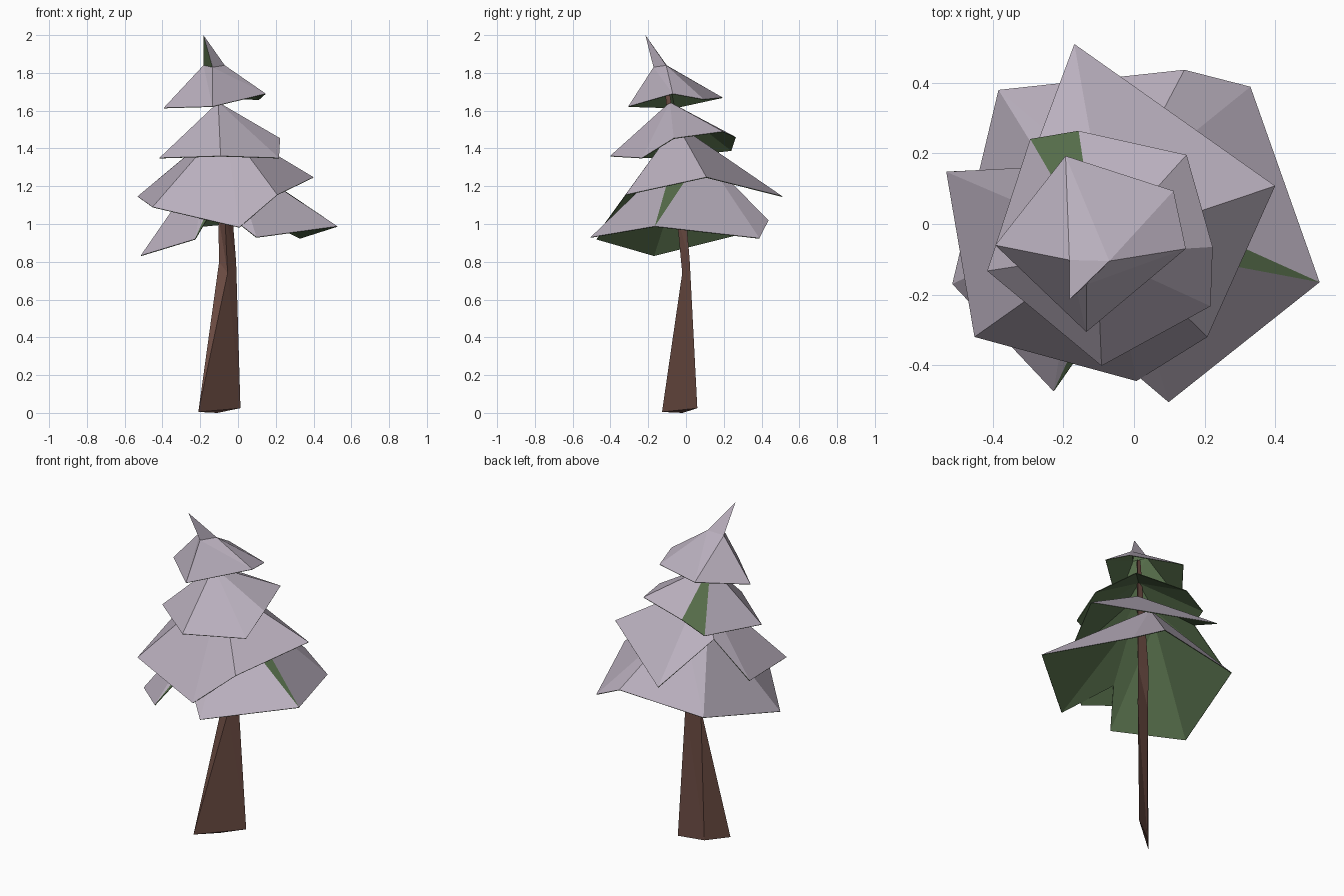
import bpy

if "Cube" in bpy.data.objects:
    bpy.data.objects.remove(bpy.data.objects["Cube"])


def srgb(r, g, b):
    lin = [((c / 255 + 0.055) / 1.055) ** 2.4 if c > 10 else c / 3294 for c in (r, g, b)]
    return (*lin, 1.0)


def material(name, rgb):
    m = bpy.data.materials.new(name)
    m.diffuse_color = srgb(*rgb)
    m.use_nodes = True
    m.node_tree.nodes["Principled BSDF"].inputs["Base Color"].default_value = m.diffuse_color
    return m


snow = material("snow", (186, 176, 190))
needles = material("needle green", (88, 112, 76))
bark = material("bark brown", (108, 76, 67))


def make_object(name, verts, faces, mats):
    mesh = bpy.data.meshes.new(name)
    mesh.from_pydata(verts, [], faces)
    for m in mats:
        mesh.materials.append(m)
    ob = bpy.data.objects.new(name, mesh)
    bpy.context.collection.objects.link(ob)
    return ob


def tier(name, rim, ring, tip=None, bare=()):
    """Ragged skirt of triangles from a rim (x, y, z, ring index) to a top ring.
    Snow outside, green inside; faces listed in bare carry no snow."""
    n, k = len(rim), len(ring)
    verts = [p[:3] for p in rim] + list(ring)
    faces = []
    for i in range(n):
        j = (i + 1) % n
        a, b = n + rim[i][3], n + rim[j][3]
        faces.append((i, j, a))
        if a != b:
            faces.append((j, b, a))
    if tip:
        verts.append(tip)
        faces += [(n + i, n + (i + 1) % k, n + k) for i in range(k)]
    ob = make_object(name, verts, faces, [snow, needles])
    for f in bare:
        ob.data.polygons[f].material_index = 1
    shell = ob.modifiers.new("green lining", 'SOLIDIFY')
    shell.thickness = 0.004
    shell.offset = -1
    shell.material_offset = 1
    shell.material_offset_rim = 1
    return ob


# top tier with its bent tip
tier("top_branches",
     [(0.147, -0.07, 1.69, 0), (0.112, 0.094, 1.66, 0), (-0.194, 0.193, 1.67, 1),
      (-0.393, -0.06, 1.615, 1), (-0.135, -0.306, 1.622, 2)],
     [(-0.07, -0.105, 1.84), (-0.183, -0.102, 1.84), (-0.135, -0.172, 1.83)],
     tip=(-0.183, -0.215, 2.0), bare=[9])

# upper middle tier, one bare face at the back
tier("upper_branches",
     [(0.223, -0.065, 1.454, 0), (0.149, 0.196, 1.49, 0), (-0.157, 0.264, 1.46, 0),
      (-0.294, 0.241, 1.39, 0), (-0.416, -0.133, 1.35, 0), (-0.092, -0.402, 1.36, 0),
      (0.217, -0.233, 1.35, 0)],
     [(-0.105, -0.085, 1.645)], bare=[2])

# lower middle tier, notched at the back left
tier("middle_branches",
     [(0.4, 0.108, 1.248, 0), (-0.169, 0.51, 1.147, 0), (-0.3, 0.16, 1.34, 0),
      (-0.532, 0.148, 1.146, 0), (-0.452, -0.32, 1.09, 0), (0.007, -0.445, 0.983, 0),
      (0.208, -0.32, 1.155, 0)],
     [(-0.07, -0.05, 1.53)])

# bottom tier, notched at the front
tier("bottom_branches",
     [(0.526, -0.165, 0.988, 0), (0.33, 0.389, 0.925, 0), (0.143, 0.437, 1.02, 0),
      (-0.384, 0.38, 0.97, 1), (-0.515, -0.17, 0.833, 1), (-0.228, -0.474, 0.92, 2),
      (-0.12, -0.32, 1.1, 2), (0.098, -0.505, 0.93, 2)],
     [(-0.04, 0.09, 1.37), (-0.15, 0.0, 1.36), (-0.035, -0.06, 1.36)], bare=[7, 10])

# three-sided trunk, flared at the base and leaning as it rises
sections = [
    [(-0.21, -0.127, 0.005), (0.013, 0.06, 0.025), (-0.11, -0.018, 0.0)],
    [(-0.055, -0.02, 0.74), (-0.01, 0.02, 0.80), (-0.10, 0.0, 0.80)],
    [(-0.07, -0.05, 1.05), (-0.03, 0.0, 1.05), (-0.105, 0.0, 1.05)],
    [(-0.12, -0.12, 1.8), (-0.11, -0.10, 1.8), (-0.13, -0.10, 1.8)],
]
faces = [(2, 1, 0)]
for s in range(len(sections) - 1):
    for i in range(3):
        j = (i + 1) % 3
        lo, hi = 3 * s, 3 * s + 3
        faces += [(lo + i, lo + j, hi + i), (lo + j, hi + j, hi + i)]
make_object("trunk", [p for s in sections for p in s], faces, [bark])
